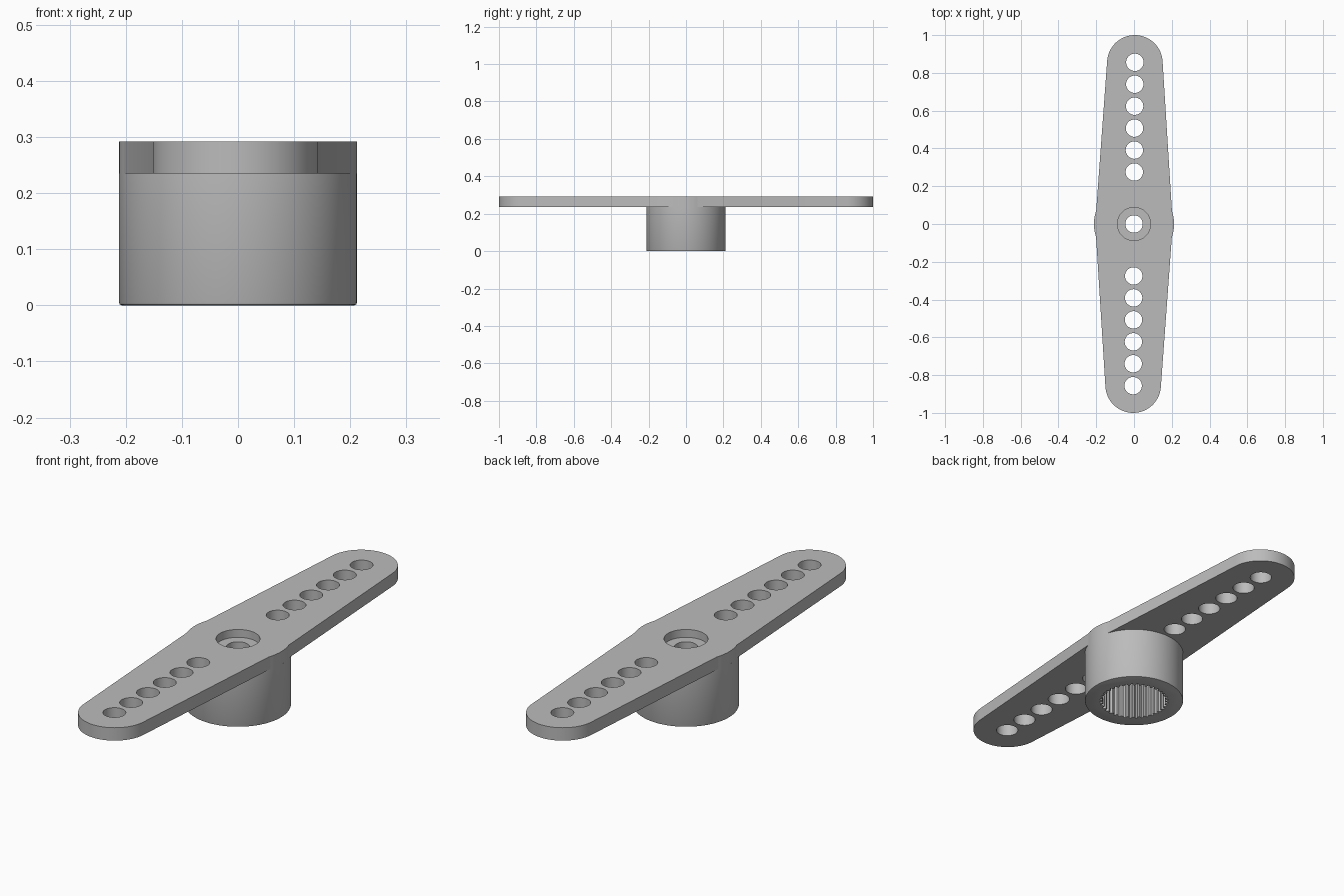
import bpy, bmesh, math
from math import sin, cos, pi, tau

if "Cube" in bpy.data.objects:
    bpy.data.objects.remove(bpy.data.objects["Cube"])

HUB_R, HUB_TOP, TOP = 0.212, 0.235, 0.292
TIP_R = 0.147
TIP_Y = 1 - TIP_R
HOLE_R = 0.046
TILT = math.radians(-0.3)

grey = bpy.data.materials.new("light grey plastic")
grey.use_nodes = True
colour = (0.5, 0.5, 0.5, 1)
grey.diffuse_color = colour
grey.node_tree.nodes["Principled BSDF"].inputs["Base Color"].default_value = colour


def arc(r, start, end, steps, cy=0):
    return [(r * cos(start + (end - start) * i / steps),
             cy + r * sin(start + (end - start) * i / steps)) for i in range(steps + 1)]


def circle(r, cy=0, n=48):
    return arc(r, 0, tau, n, cy)[:-1]


def prism(bm, outline, z0, z1):
    """Extrude a closed outline from z0 to z1."""
    face = bm.faces.new([bm.verts.new((x, y, z0)) for x, y in outline])
    grown = bmesh.ops.extrude_face_region(bm, geom=[face])["geom"]
    bmesh.ops.translate(bm, vec=(0, 0, z1 - z0),
                        verts=[v for v in grown if isinstance(v, bmesh.types.BMVert)])


def finish(name, bm):
    bmesh.ops.recalc_face_normals(bm, faces=bm.faces)
    mesh = bpy.data.meshes.new(name)
    bm.to_mesh(mesh)
    bm.free()
    mesh.materials.append(grey)
    obj = bpy.data.objects.new(name, mesh)
    bpy.context.collection.objects.link(obj)
    return obj


def select(obj):
    bpy.ops.object.select_all(action="DESELECT")
    obj.select_set(True)
    bpy.context.view_layer.objects.active = obj


def cut(obj, prisms):
    """Subtract each prism from the object."""
    for outline, z0, z1 in prisms:
        bm = bmesh.new()
        prism(bm, outline, z0, z1)
        cutter = finish("cutter", bm)
        cutter.hide_render = True
        mod = obj.modifiers.new("cut", "BOOLEAN")
        mod.operation, mod.solver, mod.object = "DIFFERENCE", "EXACT", cutter
        select(obj)
        bpy.ops.object.modifier_apply(modifier=mod.name)
        bpy.data.objects.remove(cutter)


# Double arm: round tips tapering out to the hub's curve in the middle
slope = 0.068
bend = 0.33
half = arc(HUB_R, -bend, bend, 12) + arc(TIP_R, slope, pi - slope, 40, TIP_Y)
bm = bmesh.new()
prism(bm, half + [(-x, -y) for x, y in half], HUB_TOP, TOP)
arm = finish("double_arm", bm)

# Row of link holes on each side, countersunk screw seat in the centre
holes = [(circle(HOLE_R, side * (0.275 + 0.1162 * i)), 0.1, 0.4)
         for side in (-1, 1) for i in range(6)]
cut(arm, holes + [(circle(HOLE_R), 0.1, 0.4), (circle(0.088), 0.257, 0.4)])

# Hub with a small chamfer on its lower rim
bm = bmesh.new()
prism(bm, circle(HUB_R, n=96), 0, HUB_TOP)
rim = [e for e in bm.edges if all(v.co.z < 0.001 for v in e.verts)]
bmesh.ops.bevel(bm, geom=rim, offset=0.005, segments=2, profile=0.5, affect="EDGES")
hub = finish("hub", bm)

# Toothed socket from below, with the screw hole through its roof
teeth = 36
spline = []
for i in range(teeth):
    for step, r in ((0, 0.136), (0.3, 0.136), (0.5, 0.147), (0.8, 0.147)):
        a = tau * (i + step) / teeth
        spline.append((r * cos(a), r * sin(a)))
cut(hub, [(spline, -0.1, 0.19), (circle(HOLE_R), 0.1, 0.4)])

for obj in (arm, hub):
    obj.rotation_euler.z = TILT
    select(obj)
    bpy.ops.object.shade_smooth_by_angle(angle=math.radians(25))
